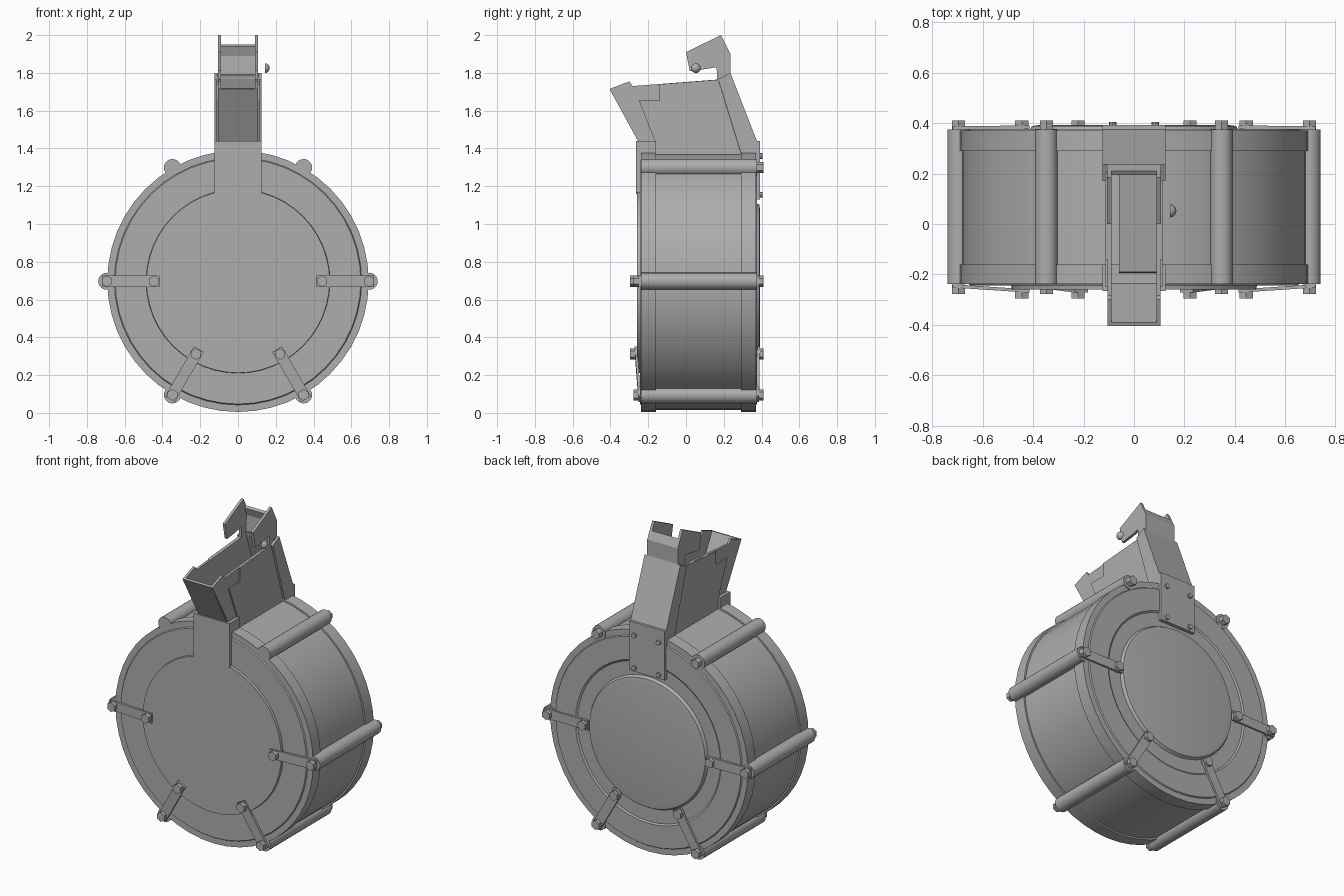
import bpy, bmesh, math
from mathutils import Vector, Matrix

if "Cube" in bpy.data.objects:
    bpy.data.objects.remove(bpy.data.objects["Cube"])

grey = bpy.data.materials.new("grey_metal")
grey.diffuse_color = (0.42, 0.42, 0.42, 1)
grey.use_nodes = True
grey.node_tree.nodes["Principled BSDF"].inputs["Base Color"].default_value = grey.diffuse_color
CZ = 0.697          # height of the drum axis
ROD_R = 0.695       # distance of tie rods from the axis


def finish(name, bm, smooth=False):
    bmesh.ops.recalc_face_normals(bm, faces=bm.faces)
    me = bpy.data.meshes.new(name)
    bm.to_mesh(me)
    bm.free()
    me.materials.append(grey)
    ob = bpy.data.objects.new(name, me)
    bpy.context.collection.objects.link(ob)
    if smooth:
        bpy.ops.object.select_all(action='DESELECT')
        ob.select_set(True)
        bpy.context.view_layer.objects.active = ob
        bpy.ops.object.shade_smooth_by_angle(angle=math.radians(30))
    return ob


def side_profile(name, pts, x0, x1):
    """Extrude a (y, z) outline from x0 to x1."""
    bm = bmesh.new()
    f = bm.faces.new([bm.verts.new((x0, y, z)) for y, z in pts])
    r = bmesh.ops.extrude_face_region(bm, geom=[f])
    bmesh.ops.translate(bm, vec=(x1 - x0, 0, 0),
                        verts=[v for v in r['geom'] if isinstance(v, bmesh.types.BMVert)])
    return finish(name, bm)


def mirrored_profile(name, pts, x0, x1):
    side_profile("right_" + name, pts, x0, x1)
    side_profile("left_" + name, pts, -x1, -x0)


def box(name, x0, x1, y0, y1, z0, z1):
    return side_profile(name, [(y0, z0), (y1, z0), (y1, z1), (y0, z1)], x0, x1)


def cyl_y(name, x, z, y0, y1, r, n, smooth=False):
    """Cylinder running along y."""
    bm = bmesh.new()
    bmesh.ops.create_cone(bm, cap_ends=True, segments=n, radius1=r, radius2=r, depth=abs(y1 - y0),
                          matrix=Matrix.Translation((x, (y0 + y1) / 2, z)) @ Matrix.Rotation(math.pi / 2, 4, 'X'))
    return finish(name, bm, smooth)


# Drum: lathe of (radius, y) around the y axis
profile = [(0, -0.26), (0.485, -0.26), (0.487, -0.244), (0.65, -0.244), (0.655, -0.237), (0.692, -0.237),
           (0.692, -0.16), (0.682, -0.16), (0.682, 0.29), (0.692, 0.29), (0.692, 0.37), (0.655, 0.37),
           (0.65, 0.377), (0.51, 0.377), (0.50, 0.37), (0.415, 0.37), (0.405, 0.388), (0.38, 0.392), (0, 0.392)]
bm = bmesh.new()
vs = [bm.verts.new((r, y, CZ)) for r, y in profile]
es = [bm.edges.new(p) for p in zip(vs, vs[1:])]
bmesh.ops.spin(bm, geom=vs + es, cent=(0, 0, CZ), axis=(0, 1, 0), angle=2 * math.pi, steps=48)
bmesh.ops.remove_doubles(bm, verts=bm.verts, dist=0.0005)
finish("drum_body", bm, True)


def strap(name, ang, outer, inner, t):
    """Flat bar from rod end to drum face; outer and inner give its y at each end."""
    bm = bmesh.new()
    d = Vector((math.cos(ang), 0, math.sin(ang)))
    s = Vector((-d.z, 0, d.x)) * 0.03
    c = Vector((0, 0, CZ))
    ring = []
    for r, y in ((0.72, outer), (0.415, inner)):
        for k in ((-1, 0), (1, 0), (1, t), (-1, t)):
            ring.append(bm.verts.new(c + d * r + s * k[0] + Vector((0, y + k[1], 0))))
    a, b = ring[:4], ring[4:]
    bm.faces.new(a)
    bm.faces.new(b)
    for i in range(4):
        j = (i + 1) % 4
        bm.faces.new((a[i], a[j], b[j], b[i]))
    finish(name, bm)


# Tie rods with bolts and straps
for i, deg in enumerate((0, 60, 120, 180, 240, 300)):
    a = math.radians(deg)
    x, z = ROD_R * math.cos(a), CZ + ROD_R * math.sin(a)
    xi, zi = 0.445 * math.cos(a), CZ + 0.445 * math.sin(a)
    cyl_y(f"tie_rod_{i}", x, z, -0.237, 0.375, 0.045, 20, True)
    cyl_y(f"back_outer_bolt_{i}", x, z, 0.37, 0.41, 0.03, 6)
    if deg not in (60, 120):
        strap(f"front_strap_{i}", a, -0.252, -0.272, 0.013)
        cyl_y(f"front_outer_bolt_{i}", x, z, -0.24, -0.277, 0.03, 6)
        cyl_y(f"front_inner_bolt_{i}", xi, zi, -0.255, -0.296, 0.03, 6)
        strap(f"back_strap_{i}", a, 0.374, 0.378, 0.013)
        cyl_y(f"back_inner_bolt_{i}", xi, zi, 0.37, 0.41, 0.03, 6)

# Neck blocks and the bolted back plate
box("neck_front_block", -0.125, 0.125, -0.265, -0.16, 1.16, 1.44)
box("neck_back_block", -0.125, 0.125, 0.29, 0.38, 1.28, 1.44)
box("neck_back_plate", -0.125, 0.125, 0.36, 0.392, 1.13, 1.44)
for x in (-0.085, 0.085):
    for z in (1.155, 1.36):
        cyl_y("back_plate_bolt", x, z, 0.385, 0.405, 0.015, 8)

# Feed tower: side walls, raised side panels, sloping front wall
mirrored_profile("tower_wall", [(-0.25, 1.3), (-0.25, 1.44), (-0.405, 1.715), (-0.30, 1.755), (-0.283, 1.73),
                                (0.17, 1.765), (0.225, 1.795), (0.30, 1.5), (0.30, 1.3)], 0.09, 0.105)
mirrored_profile("tower_panel", [(-0.165, 1.3), (-0.165, 1.44), (-0.25, 1.655), (-0.14, 1.655), (-0.14, 1.74),
                                 (0.17, 1.764), (0.295, 1.36), (0.295, 1.3)], 0.104, 0.113)
side_profile("tower_front_wall", [(-0.405, 1.715), (-0.255, 1.44), (-0.235, 1.44), (-0.39, 1.72)], -0.1, 0.1)

# Back spine: two cheeks and a rear plate
mirrored_profile("spine_cheek", [(0.17, 1.766), (0.235, 1.80), (0.375, 1.44), (0.29, 1.38)], 0.10, 0.125)
side_profile("spine_rear_plate", [(0.2, 1.79), (0.235, 1.80), (0.375, 1.44), (0.33, 1.43)], -0.11, 0.11)

# Feed lips with the cross wall between them
mirrored_profile("feed_lip", [(0.0, 1.91), (0.185, 2.0), (0.235, 1.90), (0.235, 1.795), (0.165, 1.76),
                              (0.162, 1.83), (0.07, 1.815), (0.02, 1.81)], 0.09, 0.107)
side_profile("feed_cross_wall", [(0.205, 1.77), (0.235, 1.79), (0.235, 1.90), (0.21, 1.95), (0.195, 1.94),
                                 (0.213, 1.89)], -0.095, 0.095)

# Follower block inside the tower
side_profile("follower", [(-0.2, 1.4), (-0.19, 1.48), (0.26, 1.56), (0.3, 1.4)], -0.06, 0.09)

# Small domed catch knob on the right
bm = bmesh.new()
bmesh.ops.create_uvsphere(bm, u_segments=16, v_segments=8, radius=0.026,
                          matrix=Matrix.Translation((0.142, 0.052, 1.825)) @ Matrix.Rotation(math.pi / 2, 4, 'Y'))
bmesh.ops.bisect_plane(bm, geom=bm.verts[:] + bm.edges[:] + bm.faces[:], plane_co=(0.143, 0, 0),
                       plane_no=(1, 0, 0), clear_inner=True)
bmesh.ops.holes_fill(bm, edges=[e for e in bm.edges if e.is_boundary])
finish("catch_knob", bm, True)
